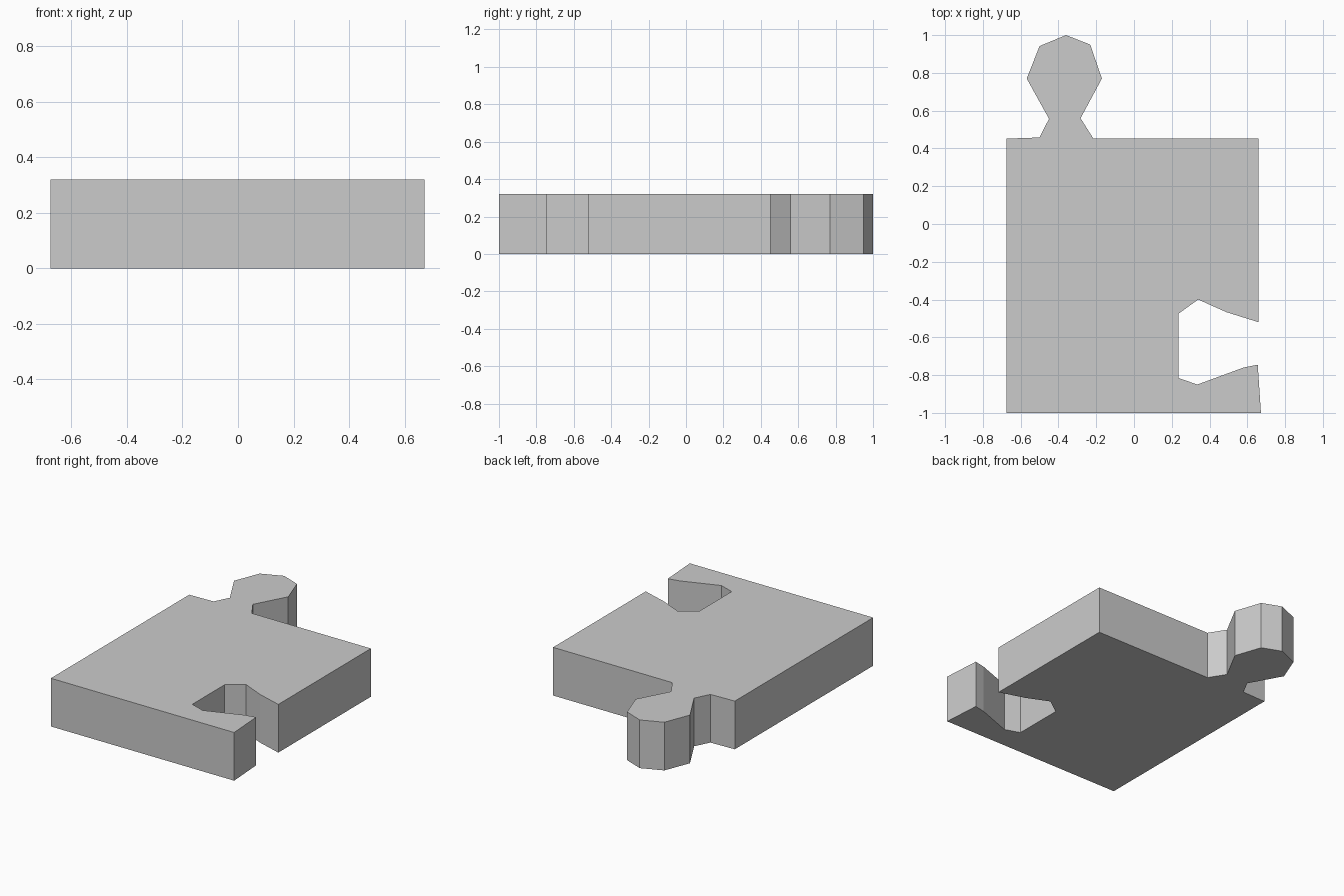
import bpy, bmesh

if "Cube" in bpy.data.objects:
    bpy.data.objects.remove(bpy.data.objects["Cube"])

THICKNESS = 0.32

# Outline sections, counter-clockwise seen from above
front_edge = [(-0.675, -1.0), (0.672, -1.0)]
socket = [(0.655, -0.745), (0.58, -0.76), (0.335, -0.85), (0.235, -0.815),
          (0.235, -0.475), (0.34, -0.40), (0.49, -0.467), (0.66, -0.52)]
right_back_corner = [(0.66, 0.452)]
knob = [(-0.215, 0.452), (-0.283, 0.56), (-0.17, 0.77), (-0.232, 0.95),
        (-0.36, 1.0), (-0.50, 0.942), (-0.568, 0.77), (-0.45, 0.557),
        (-0.50, 0.458)]
left_back_corner = [(-0.675, 0.452)]
outline = front_edge + socket + right_back_corner + knob + left_back_corner

# Extrude the outline into a flat slab
bm = bmesh.new()
base = bm.faces.new([bm.verts.new((x, y, 0)) for x, y in outline])
top = bmesh.ops.extrude_face_region(bm, geom=[base], use_keep_orig=True)
bmesh.ops.translate(bm, vec=(0, 0, THICKNESS),
                    verts=[v for v in top["geom"] if isinstance(v, bmesh.types.BMVert)])
bmesh.ops.recalc_face_normals(bm, faces=bm.faces)

mesh = bpy.data.meshes.new("puzzle_piece")
bm.to_mesh(mesh)
bm.free()
piece = bpy.data.objects.new("puzzle_piece", mesh)
bpy.context.collection.objects.link(piece)
